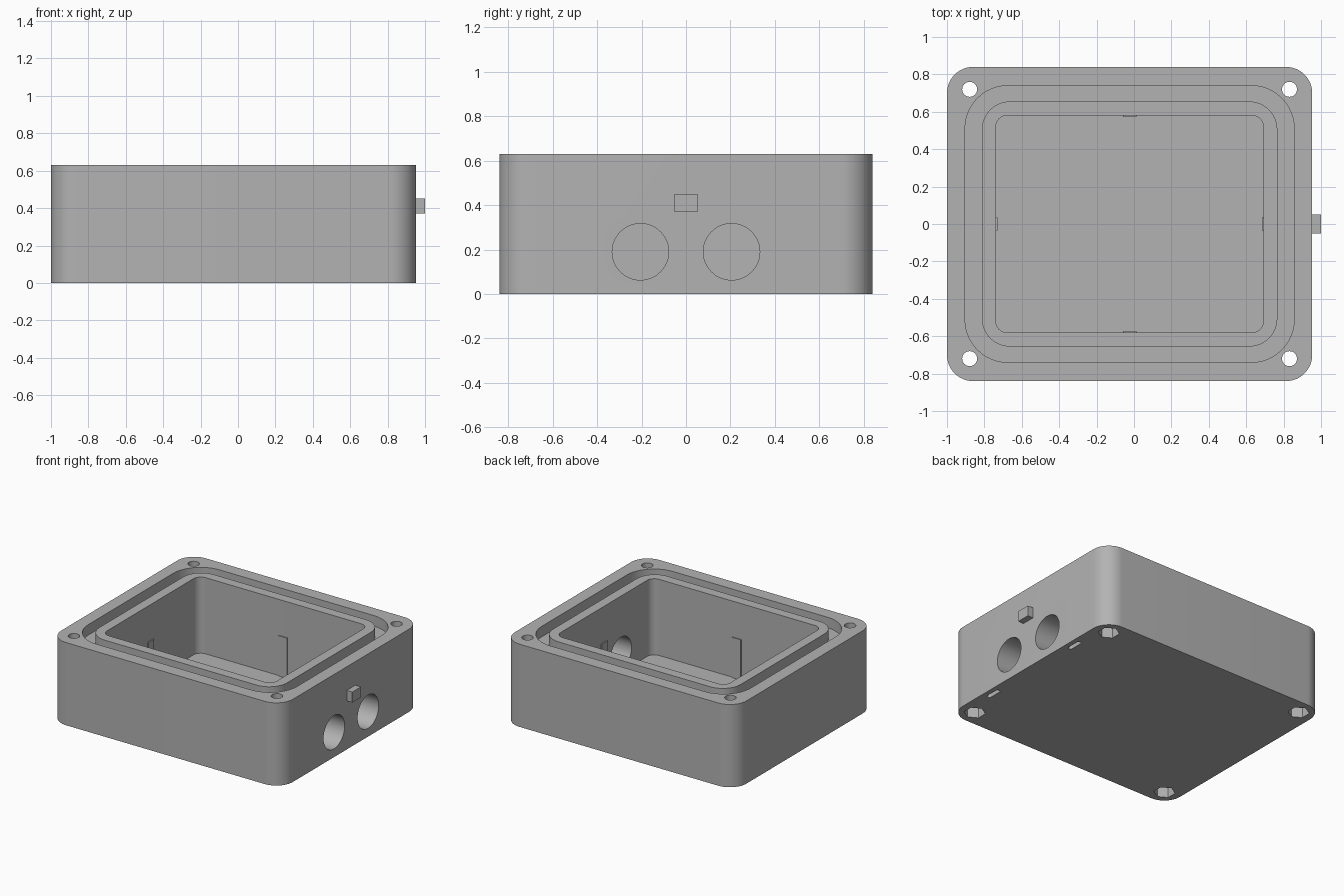
import bpy
import bmesh
from math import cos, sin, pi, radians

if "Cube" in bpy.data.objects:
    bpy.data.objects.remove(bpy.data.objects["Cube"])

CX = -0.0235          # centre of the box, offset by the side peg
TOP = 0.63

grey = bpy.data.materials.new("plain grey")
grey.use_nodes = True
colour = (0.45, 0.45, 0.45, 1)
grey.diffuse_color = colour
grey.node_tree.nodes["Principled BSDF"].inputs["Base Color"].default_value = colour


def prism(name, outline, z0, z1):
    """Extrude a closed outline between two heights."""
    bm = bmesh.new()
    face = bm.faces.new([bm.verts.new((x, y, z0)) for x, y in outline])
    top = bmesh.ops.extrude_face_region(bm, geom=[face])
    verts = [g for g in top["geom"] if isinstance(g, bmesh.types.BMVert)]
    bmesh.ops.translate(bm, verts=verts, vec=(0, 0, z1 - z0))
    bmesh.ops.recalc_face_normals(bm, faces=bm.faces)
    mesh = bpy.data.meshes.new(name)
    bm.to_mesh(mesh)
    bm.free()
    mesh.materials.append(grey)
    obj = bpy.data.objects.new(name, mesh)
    bpy.context.collection.objects.link(obj)
    return obj


def rounded(hx, hy, r, x=CX, y=0, steps=12):
    """Outline of a rectangle with rounded corners."""
    pts = []
    for q, (sx, sy) in enumerate([(1, 1), (-1, 1), (-1, -1), (1, -1)]):
        for i in range(steps + 1):
            a = (q + i / steps) * pi / 2
            pts.append((x + sx * (hx - r) + r * cos(a), y + sy * (hy - r) + r * sin(a)))
    return pts


def polygon(x, y, r, sides, turn=0):
    return [(x + r * cos(turn + 2 * pi * i / sides), y + r * sin(turn + 2 * pi * i / sides))
            for i in range(sides)]


def cut(target, cutter):
    """Subtract the cutter, bake the result and drop the cutter."""
    cutter.hide_render = True
    mod = target.modifiers.new("cut", "BOOLEAN")
    mod.operation = "DIFFERENCE"
    mod.solver = "EXACT"
    mod.object = cutter
    bpy.ops.object.select_all(action="DESELECT")
    bpy.context.view_layer.objects.active = target
    target.select_set(True)
    bpy.ops.object.modifier_apply(modifier=mod.name)
    bpy.data.objects.remove(cutter)


# Box body with rounded upright corners
box = prism("box_body", rounded(0.9765, 0.84, 0.14), 0, TOP)

# Seal groove, leaving an inner lip
groove = prism("groove_cutter", rounded(0.88, 0.74, 0.23), TOP - 0.08, TOP + 0.1)
cut(groove, prism("lip_keeper", rounded(0.79, 0.655, 0.15), 0, 1))
cut(box, groove)

# Inner cavity
cut(box, prism("cavity_cutter", rounded(0.715, 0.58, 0.06), 0.05, 1))

# Corner screw holes with hexagonal nut pockets underneath
for sx in (-1, 1):
    for sy in (-1, 1):
        x, y = CX + sx * 0.855, sy * 0.72
        cut(box, prism("screw_cutter", polygon(x, y, 0.04, 32), -0.1, 1))
        cut(box, prism("nut_cutter", polygon(x, y, 0.075, 6, radians(30)), -0.1, 0.08))

# Round cable holes in the right wall and slots under its edge
for s in (-1, 1):
    hole = prism("cable_cutter", polygon(0, 0, 0.127, 48), 0.5, 1.2)
    hole.rotation_euler = (0, pi / 2, 0)
    hole.location = (0, s * 0.205, 0.19)
    bpy.context.view_layer.update()
    cut(box, hole)
    cut(box, prism("slot_cutter", rounded(0.016, 0.06, 0.015, 0.9, s * 0.436, 6), -0.1, 0.06))

# Small peg on the right wall
prism("side_peg", rounded(0.0265, 0.052, 0.001, 0.9735, 0, 1), 0.37, 0.45)

# Thin ribs halfway along each inner wall
for s in (-1, 1):
    prism("end_rib", rounded(0.01, 0.036, 0.001, CX + s * 0.7175, 0, 1), 0.04, 0.357)
    prism("side_rib", rounded(0.036, 0.01, 0.001, CX, s * 0.5825, 1), 0.04, 0.357)

# Smooth the curved walls, keep the edges sharp
bpy.ops.object.select_all(action="DESELECT")
box.select_set(True)
bpy.context.view_layer.objects.active = box
bpy.ops.object.shade_smooth_by_angle(angle=radians(30))
